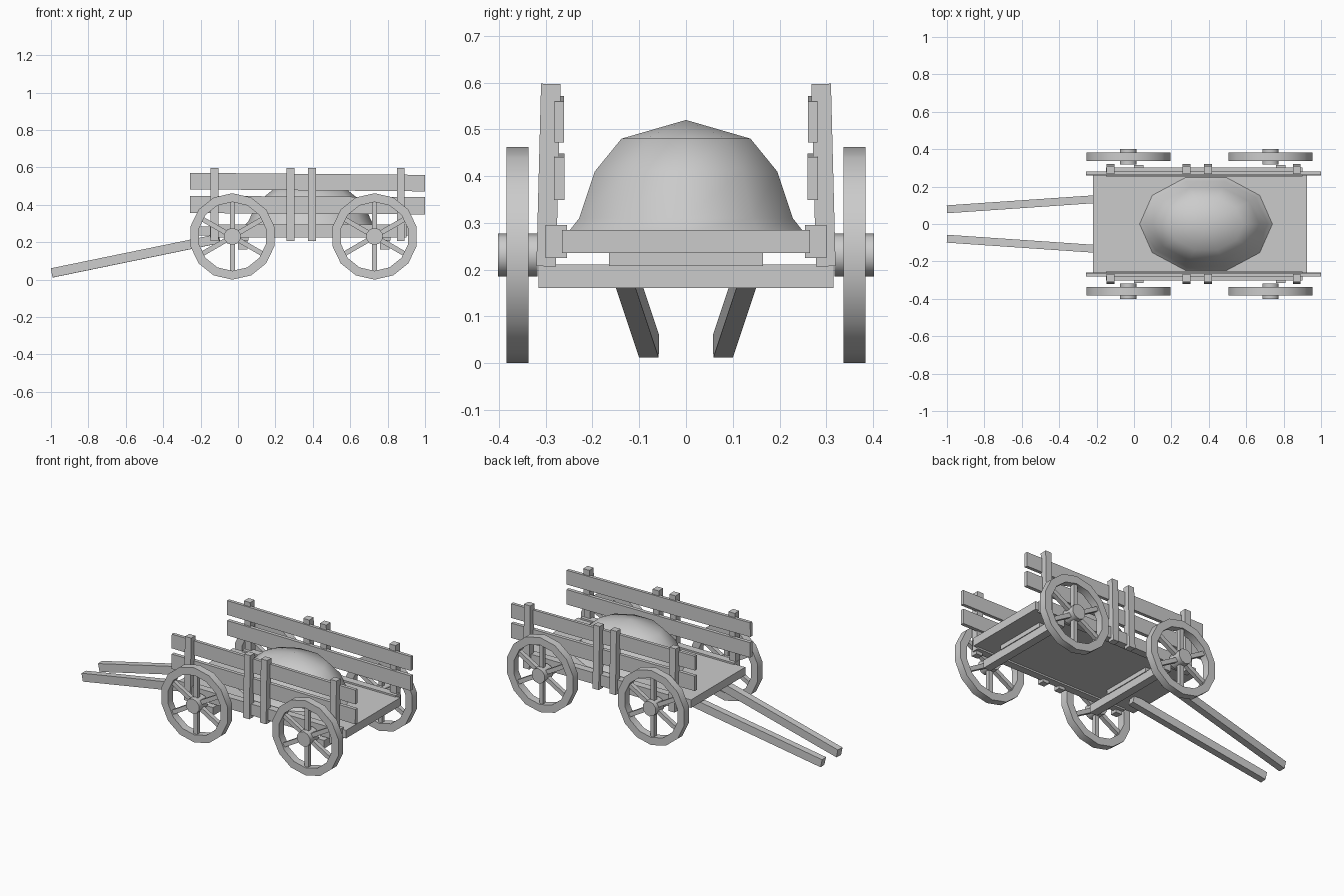
import bpy, bmesh, math
from mathutils import Vector, Matrix

if "Cube" in bpy.data.objects:
    bpy.data.objects.remove(bpy.data.objects["Cube"])


def finish(name, bm, smooth=None):
    bmesh.ops.recalc_face_normals(bm, faces=bm.faces[:])
    me = bpy.data.meshes.new(name)
    bm.to_mesh(me)
    bm.free()
    ob = bpy.data.objects.new(name, me)
    bpy.context.collection.objects.link(ob)
    if smooth:
        bpy.ops.object.select_all(action='DESELECT')
        ob.select_set(True)
        bpy.context.view_layer.objects.active = ob
        bpy.ops.object.shade_smooth_by_angle(angle=math.radians(smooth))
    return ob


def beam(name, a, b, w, h, up=(0, 0, 1)):
    """Square timber from a to b; w is across, h is along the up direction."""
    a, b = Vector(a), Vector(b)
    d = (b - a).normalized()
    side = Vector(up).cross(d).normalized()
    top = d.cross(side)
    bm = bmesh.new()
    rings = [[bm.verts.new(p + side * sx * w / 2 + top * sz * h / 2)
              for sx, sz in ((-1, -1), (1, -1), (1, 1), (-1, 1))] for p in (a, b)]
    for i in range(4):
        j = (i + 1) % 4
        bm.faces.new((rings[0][i], rings[0][j], rings[1][j], rings[1][i]))
    bm.faces.new(rings[0])
    bm.faces.new(rings[1])
    return finish(name, bm)


def rim(name, c, r_out, r_in, width, n):
    """Wooden tyre with a rectangular section, axis along y."""
    bm = bmesh.new()
    rows = []
    for i in range(n):
        t = 2 * math.pi * i / n + math.pi / 2
        rows.append([bm.verts.new((c[0] + r * math.cos(t), c[1] + y, c[2] + r * math.sin(t)))
                     for r, y in ((r_out, -width / 2), (r_out, width / 2),
                                  (r_in, width / 2), (r_in, -width / 2))])
    for i in range(n):
        p, q = rows[i], rows[(i + 1) % n]
        for k in range(4):
            m = (k + 1) % 4
            bm.faces.new((p[k], p[m], q[m], q[k]))
    return finish(name, bm, 40)


def hub(name, c, r, length):
    bm = bmesh.new()
    bmesh.ops.create_cone(bm, cap_ends=True, segments=10, radius1=r, radius2=r, depth=length,
                          matrix=Matrix.Translation(c) @ Matrix.Rotation(math.pi / 2, 4, 'X'))
    return finish(name, bm, 40)


# Wheels, six spokes each
for x in (-0.03, 0.73):
    end = 'front' if x < 0 else 'rear'
    for s in (-1, 1):
        c = Vector((x, s * 0.36, 0.231))
        rim(f'{end}_wheel_rim', c, 0.231, 0.184, 0.047, 14)
        hub(f'{end}_wheel_hub', c, 0.046, 0.084)
        for k in range(6):
            t = math.pi / 2 + k * math.pi / 3
            d = Vector((math.cos(t), 0, math.sin(t)))
            beam(f'{end}_wheel_spoke', c + d * 0.03, c + d * 0.195, 0.026, 0.026, (0, 1, 0))
    # Axle and the bolster carrying the bed
    beam(f'{end}_axle', (x + 0.055, -0.315, 0.186), (x + 0.055, 0.315, 0.186), 0.05, 0.05)
    beam(f'{end}_bolster', (x + 0.055, -0.165, 0.224), (x + 0.055, 0.165, 0.224), 0.06, 0.032)

# Bed
beam('bed', (-0.22, 0, 0.26), (0.925, 0, 0.26), 0.53, 0.05)

for s in (-1, 1):
    # Frame rail, shaft
    beam('bed_rail', (-0.15, s * 0.278, 0.26), (0.9, s * 0.278, 0.26), 0.046, 0.07)
    beam('pull_shaft', (-0.995, s * 0.079, 0.036), (-0.10, s * 0.14, 0.22), 0.042, 0.05)
    # Side planks, slightly crooked
    beam('upper_plank', (-0.257, s * 0.271, 0.527), (1.0, s * 0.271, 0.516), 0.02, 0.088)
    beam('lower_plank', (-0.257, s * 0.271, 0.402), (1.0, s * 0.271, 0.395), 0.022, 0.092)
    # Posts outside the planks
    for x in (-0.125, 0.28, 0.395, 0.87):
        beam('side_post', (x, s * 0.299, 0.207), (x, s * 0.289, 0.597), 0.042, 0.042, (1, 0, 0))

# Covered load: low heap with a flared hem
bm = bmesh.new()
n, rings = 10, []
for z, rx, ry in ((0.28, 0.36, 0.265), (0.31, 0.33, 0.24), (0.41, 0.285, 0.205), (0.48, 0.2, 0.145)):
    rings.append([bm.verts.new((0.385 + rx * math.cos(2 * math.pi * i / n),
                                ry * math.sin(2 * math.pi * i / n), z)) for i in range(n)])
peak = bm.verts.new((0.385, 0, 0.52))
bm.faces.new(rings[0])
for lo, hi in zip(rings, rings[1:]):
    for i in range(n):
        j = (i + 1) % n
        bm.faces.new((lo[i], lo[j], hi[j], hi[i]))
for i in range(n):
    bm.faces.new((rings[-1][i], rings[-1][(i + 1) % n], peak))
finish('covered_load', bm, 60)
